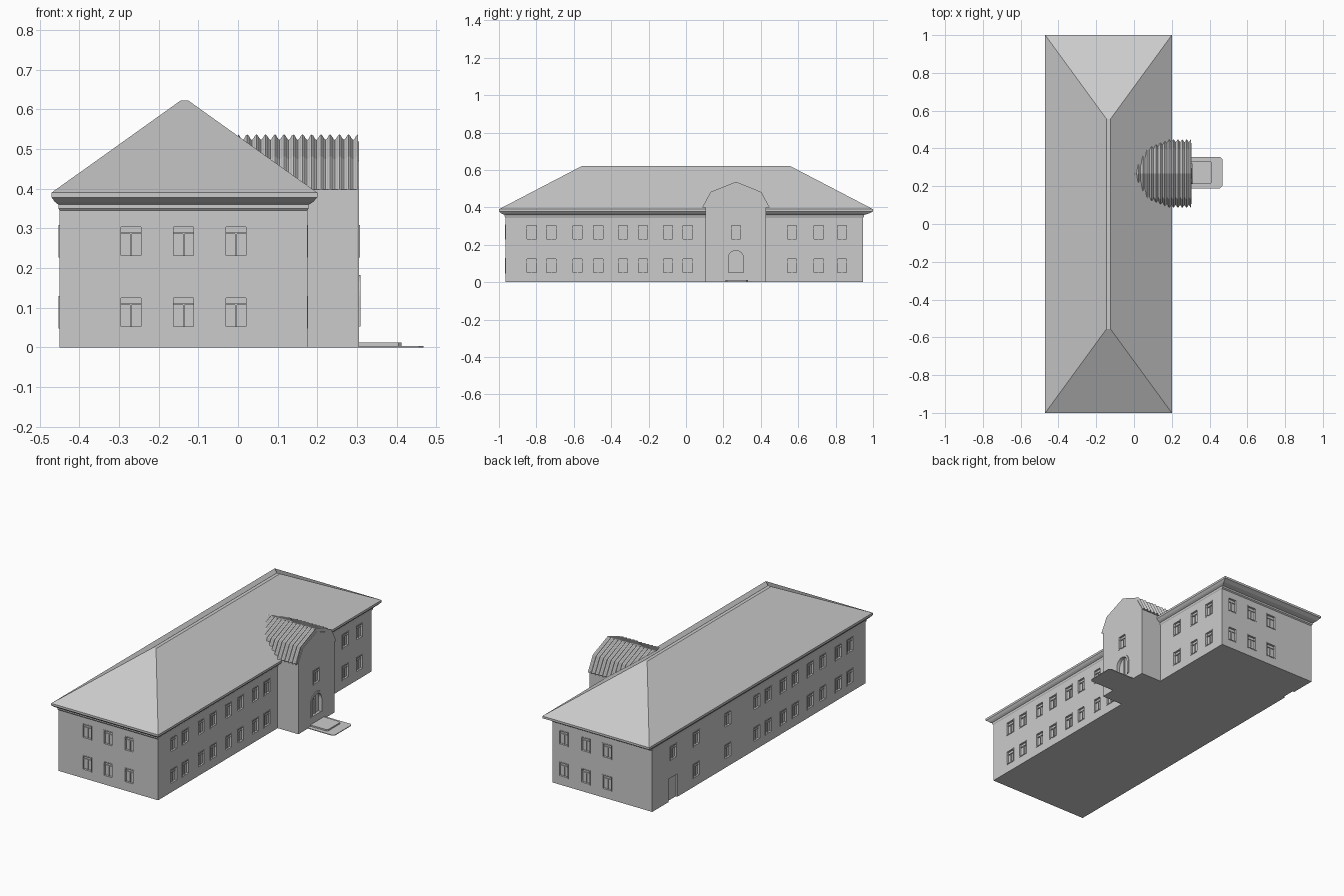
import bpy, bmesh, math
from mathutils import Vector

if "Cube" in bpy.data.objects:
    bpy.data.objects.remove(bpy.data.objects["Cube"])

grey = bpy.data.materials.new("light grey plaster")
grey.diffuse_color = (0.6, 0.6, 0.6, 1)
grey.use_nodes = True
grey.node_tree.nodes["Principled BSDF"].inputs["Base Color"].default_value = grey.diffuse_color


def finish(name, bm, material=grey):
    bmesh.ops.recalc_face_normals(bm, faces=bm.faces)
    mesh = bpy.data.meshes.new(name)
    bm.to_mesh(mesh)
    bm.free()
    obj = bpy.data.objects.new(name, mesh)
    bpy.context.collection.objects.link(obj)
    mesh.materials.append(material)
    return obj


def loft(bm, rings):
    """Skin a list of equal-length closed rings and cap both ends."""
    rows = [[bm.verts.new(p) for p in ring] for ring in rings]
    n = len(rows[0])
    for a, b in zip(rows, rows[1:]):
        for i in range(n):
            j = (i + 1) % n
            bm.faces.new((a[i], a[j], b[j], b[i]))
    bm.faces.new(rows[0])
    bm.faces.new(rows[-1])


def rect(x0, x1, y0, y1, z):
    return [(x0, y0, z), (x1, y0, z), (x1, y1, z), (x0, y1, z)]


def carve(obj, cutter):
    cutter.hide_render = True
    mod = obj.modifiers.new("openings", 'BOOLEAN')
    mod.operation, mod.solver, mod.object = 'DIFFERENCE', 'EXACT', cutter
    bpy.context.view_layer.objects.active = obj
    bpy.ops.object.modifier_apply(modifier=mod.name)
    bpy.data.objects.remove(cutter)


# Main dimensions
WX0, WX1, WY0, WY1 = -0.45, 0.175, -0.965, 0.945
EX0, EX1 = -0.47, 0.20
BAY_X, BAY_Y = 0.305, 0.267
DEPTH = 0.01

# Each facade maps (along, up, outward) to a point
FACES = {
    "front": lambda u, z, d: (u, WY0 - d, z),
    "back": lambda u, z, d: (u, WY1 + d, z),
    "right": lambda u, z, d: (WX1 + d, u, z),
    "left": lambda u, z, d: (WX0 - d, u, z),
    "bay": lambda u, z, d: (BAY_X + d, u, z),
}


def slab(bm, face, u0, u1, z0, z1, d0, d1):
    P = FACES[face]
    loft(bm, [[P(u0, z0, d), P(u1, z0, d), P(u1, z1, d), P(u0, z1, d)]
              for d in (d0, d1)])


# Window layout: facade -> positions along it, on both storeys
long_side = [-0.825, -0.72, -0.58, -0.47, -0.337, -0.23, -0.096, 0.01]
layout = {
    "front": [-0.27, -0.137, -0.005],
    "back": [0.105, -0.033, -0.167],
    "right": long_side + [0.567, 0.71, 0.834],
    "left": long_side + [0.27, 0.55],
}
ROWS = [(0.047, 0.13), (0.227, 0.309)]
windows = [(f, u, z0, z1) for f, us in layout.items() for u in us for z0, z1 in ROWS]
windows.append(("left", 0.756, *ROWS[1]))
bay_window = ("bay", BAY_Y, *ROWS[1])
HALF = 0.03

# Main walls with recessed openings
bm = bmesh.new()
loft(bm, [rect(WX0, WX1, WY0, WY1, 0), rect(WX0, WX1, WY0, WY1, 0.352)])
walls = finish("main_walls", bm)
bm = bmesh.new()
for f, u, z0, z1 in windows:
    slab(bm, f, u - HALF, u + HALF, z0, z1, -DEPTH, 0.02)
slab(bm, "left", 0.72, 0.80, -0.02, 0.13, -DEPTH, 0.02)      # rear door recess
carve(walls, finish("wall_cutter", bm))

# Window frames with a central mullion and a high transom
bm = bmesh.new()
t = 0.005
for f, u, z0, z1 in windows + [bay_window]:
    a, b = u - HALF, u + HALF
    for u0, u1, w0, w1 in ((a, a + t, z0, z1), (b - t, b, z0, z1),
                           (a + t, b - t, z0, z0 + t), (a + t, b - t, z1 - t, z1)):
        slab(bm, f, u0, u1, w0, w1, -DEPTH, 0.002)
    bar = z0 + 0.74 * (z1 - z0)
    slab(bm, f, a + t, b - t, bar - 0.002, bar + 0.002, -DEPTH, -0.005)
    slab(bm, f, u - 0.002, u + 0.002, z0 + t, bar - 0.002, -DEPTH, -0.005)
finish("window_frames", bm)

# Moulded cornice: fraction of overhang against height
bm = bmesh.new()
rings = []
for k, z in [(0, 0.345), (0.12, 0.35), (0.12, 0.36), (0.3, 0.362), (0.6, 0.367),
             (0.85, 0.374), (1, 0.378), (1, 0.39)]:
    mix = lambda a, b: a + (b - a) * k
    rings.append(rect(mix(WX0, EX0), mix(WX1, EX1), mix(WY0, -1), mix(WY1, 1), z))
loft(bm, rings)
finish("cornice", bm)

# Hipped roof with a narrow flat ridge
bm = bmesh.new()
loft(bm, [rect(EX0, EX1, -1, 1, 0.39), rect(-0.145, -0.125, -0.555, 0.555, 0.622)])
finish("hipped_roof", bm)

# Entrance bay with gabled top
bm = bmesh.new()
gable = [(-0.162, 0), (0.162, 0), (0.162, 0.405), (0.123, 0.47), (0, 0.519),
         (-0.123, 0.47), (-0.162, 0.405)]
loft(bm, [[(x, BAY_Y + y, z) for y, z in gable] for x in (0.17, BAY_X)])
bay = finish("entrance_bay", bm)


def arch(r, bottom=0.052, spring=0.128, n=12):
    pts = [(-r, bottom)]
    pts += [(-r * math.cos(math.pi * i / n), spring + r * math.sin(math.pi * i / n))
            for i in range(n + 1)]
    return pts + [(r, bottom)]


bm = bmesh.new()
slab(bm, "bay", BAY_Y - HALF, BAY_Y + HALF, *ROWS[1], -DEPTH, 0.02)
loft(bm, [[(x, BAY_Y + y, z) for y, z in arch(0.041)] for x in (BAY_X - 0.015, BAY_X + 0.02)])
carve(bay, finish("bay_cutter", bm))

# Raised arch surround
bm = bmesh.new()
inner, outer = arch(0.041), arch(0.054)
loft(bm, [[(x, BAY_Y + ring[i][0], ring[i][1])
           for x, ring in ((BAY_X - 0.015, inner), (BAY_X + 0.004, inner),
                           (BAY_X + 0.004, outer), (BAY_X - 0.001, outer))]
          for i in range(len(inner))])
finish("arch_surround", bm)

# Door centre bar
bm = bmesh.new()
slab(bm, "bay", BAY_Y - 0.002, BAY_Y + 0.002, 0.052, 0.168, -0.015, -0.009)
finish("door_bar", bm)

# Corrugated bay roof: the gable outline swells and shrinks along x
bm = bmesh.new()
outline = [(0.174, 0.398), (0.130, 0.478), (0, 0.53), (-0.130, 0.478), (-0.174, 0.398)]
rings, steps, waves = [], 78, 13
for i in range(steps + 1):
    w = 0.007 * math.cos(2 * math.pi * waves * i / steps)
    ring = []
    for y, z in outline:
        out = Vector((y, (z - 0.398) * 1.2)).normalized() * w
        ring.append((0.302 * i / steps, BAY_Y + y + out.x, z + out.y))
    rings.append(ring)
loft(bm, rings)
roof = finish("corrugated_bay_roof", bm)

# Entrance steps: thin landing with clipped corners, and a raised step
bm = bmesh.new()
for x1, half, c, z0, z1 in ((0.468, 0.083, 0.012, 0, 0.004), (0.412, 0.06, 0.008, 0.004, 0.012)):
    plan = [(0.304, -half), (x1 - c, -half), (x1, -half + c),
            (x1, half - c), (x1 - c, half), (0.304, half)]
    loft(bm, [[(x, BAY_Y + 0.005 + y, z) for x, y in plan] for z in (z0, z1)])
finish("entrance_steps", bm)
